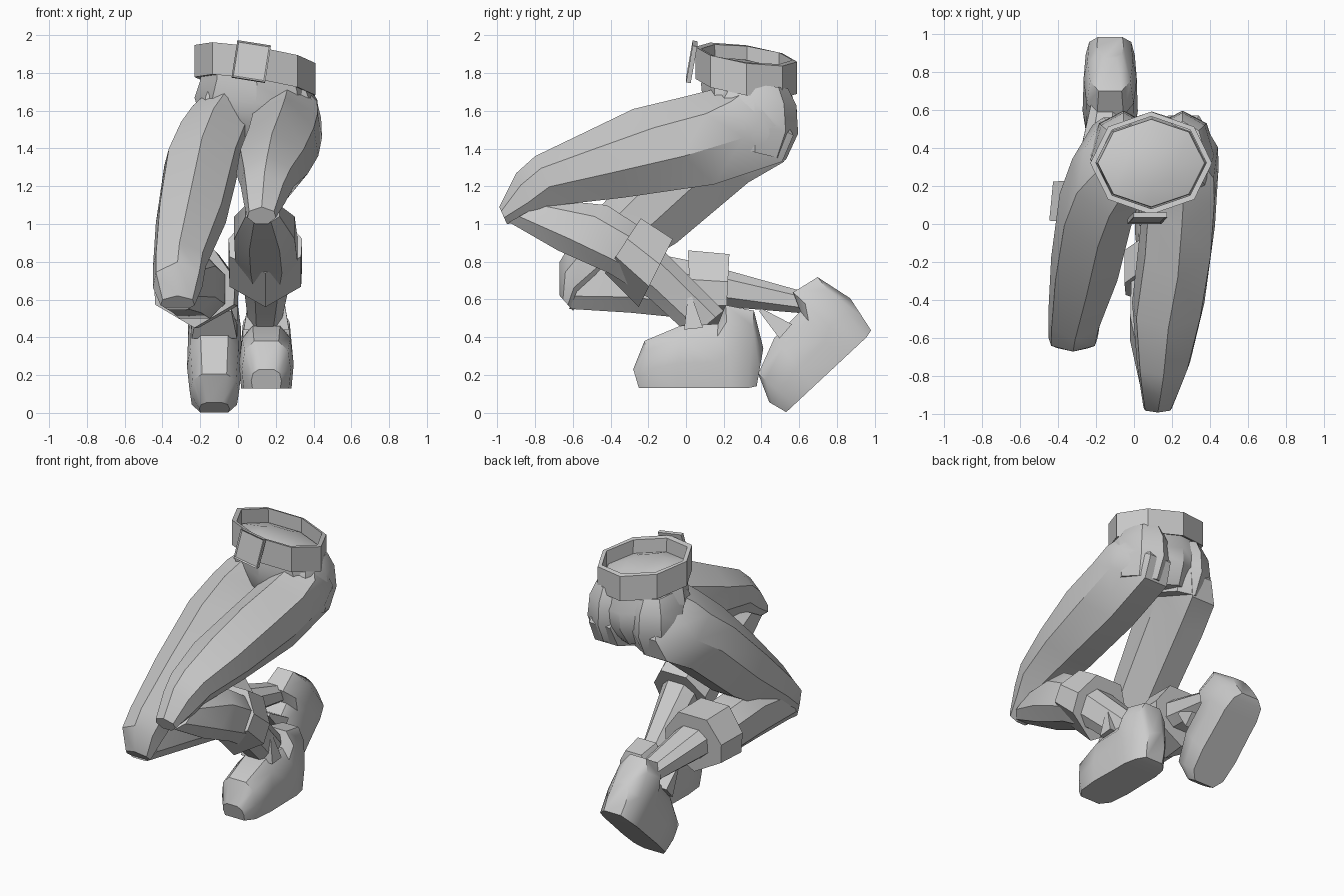
import bpy, bmesh, math
from mathutils import Matrix, Vector

cube = bpy.data.objects.get("Cube")
if cube:
    bpy.data.objects.remove(cube)

grey = bpy.data.materials.new("plain grey")
grey.use_nodes = True
grey.diffuse_color = (0.6, 0.6, 0.6, 1)
grey.node_tree.nodes["Principled BSDF"].inputs["Base Color"].default_value = (0.6, 0.6, 0.6, 1)


def mirrored(half):
    """Close a right-hand half outline, listed from top to bottom."""
    return half + [(-u, v) for u, v in reversed(half) if u > 0]


# Cross-sections: (sideways, bottom-to-top) in the range -1..1
ROUND = [(math.sin(i * math.pi / 4), math.cos(i * math.pi / 4)) for i in range(8)]
BLOCK = mirrored([(.5, 1), (1, .5), (1, -.5), (.5, -1)])
THIGH = mirrored([(0, 1), (.88, .5), (1, -.25), (.45, -1)])
CUFF = mirrored([(.5, 1), (1, .25), (.97, -.4), (0, -1)])
SHOE = mirrored([(.5, 1), (.88, .6), (1, -.2), (.92, -1)])
SQUARE = mirrored([(1, 1), (1, -1)])


def finish(name, bm, angle=35):
    bmesh.ops.recalc_face_normals(bm, faces=bm.faces)
    mesh = bpy.data.meshes.new(name)
    bm.to_mesh(mesh)
    bm.free()
    mesh.materials.append(grey)
    obj = bpy.data.objects.new(name, mesh)
    bpy.context.collection.objects.link(obj)
    bpy.ops.object.select_all(action='DESELECT')
    obj.select_set(True)
    bpy.context.view_layer.objects.active = obj
    bpy.ops.object.shade_smooth_by_angle(angle=math.radians(angle))


def loft(name, stations, shape, tilt=0, loop=False, matrix=Matrix()):
    """Each station: centre x, half width, (y, z) of its top and of its bottom."""
    bm = bmesh.new()
    rings = []
    for x, half, top, bottom in stations:
        t, b = Vector((x, *top)), Vector((x, *bottom))
        mid, up = (t + b) / 2, (t - b) / 2
        rings.append([bm.verts.new(mid + up * v + Vector((half * u, 0, tilt * half * u)))
                      for u, v in shape])
    pairs = list(zip(rings, rings[1:]))
    if loop:
        pairs.append((rings[-1], rings[0]))
    else:
        bm.faces.new(rings[0])
        bm.faces.new(rings[-1])
    n = len(shape)
    for a, b in pairs:
        for i in range(n):
            j = (i + 1) % n
            bm.faces.new((a[i], a[j], b[j], b[i]))
    bm.transform(matrix)
    finish(name, bm)


# Hips with a shallow domed top, and belt
loft("hips", [
    (.09, .14, (.20, 1.87), (.44, 1.83)),
    (.09, .28, (.09, 1.84), (.55, 1.78)),
    (.10, .30, (.08, 1.74), (.56, 1.69)),
    (.095, .325, (.09, 1.64), (.59, 1.60)),
    (.09, .29, (.11, 1.54), (.59, 1.49)),
    (.07, .14, (.20, 1.42), (.52, 1.37))], ROUND, tilt=-.15)
loft("belt", [
    (.09, .32, (.05, 1.77), (.59, 1.69)),
    (.09, .32, (.05, 1.94), (.59, 1.86)),
    (.09, .29, (.08, 1.93), (.565, 1.87)),
    (.09, .29, (.09, 1.77), (.565, 1.70))], ROUND, tilt=-.15, loop=True)

# Buckle: a square plate with a slightly recessed centre
bm = bmesh.new()
bmesh.ops.create_cube(bm, size=1, matrix=Matrix.Diagonal((.18, .025, .2, 1)))
front = [f for f in bm.faces if f.normal.y < -.9]
bmesh.ops.inset_region(bm, faces=front, thickness=.012)
bmesh.ops.translate(bm, verts=front[0].verts, vec=(0, .006, 0))
bm.transform(Matrix.Translation((.07, .03, 1.86)) @ Matrix.Rotation(math.radians(9), 4, 'Y')
             @ Matrix.Rotation(math.radians(-10), 4, 'X'))
finish("buckle", bm)

# Buttocks, smooth bulges that join hips and thighs
for side, x in (("left", .255), ("right", -.055)):
    loft(side + "_buttock", [
        (x, .12, (.20, 1.76), (.54, 1.72)),
        (x, .165, (.14, 1.68), (.585, 1.63)),
        (x, .18, (.14, 1.56), (.595, 1.48)),
        (x, .15, (.20, 1.42), (.53, 1.34))], ROUND)

# Left leg, knee raised
loft("left_thigh", [
    (.24, .14, (.25, 1.74), (.50, 1.60)),
    (.26, .18, (.13, 1.71), (.57, 1.47)),
    (.25, .195, (-.03, 1.67), (.51, 1.33)),
    (.23, .195, (-.28, 1.61), (.15, 1.21)),
    (.18, .19, (-.55, 1.48), (-.33, 1.14)),
    (.155, .14, (-.80, 1.36), (-.68, 1.10)),
    (.14, .11, (-.90, 1.27), (-.80, 1.02)),
    (.125, .075, (-.99, 1.09), (-.95, 1.00))], THIGH)
loft("left_shin", [
    (.13, .09, (-.72, 1.13), (-.94, 1.01)),
    (.14, .16, (-.42, 1.10), (-.68, .86)),
    (.15, .165, (-.25, .99), (-.41, .74)),
    (.15, .12, (-.10, .84), (-.20, .61)),
    (.14, .08, (.20, .54), (.03, .40))], BLOCK)
loft("left_knee_cuff", [
    (.145, .195, (-.24, 1.03), (-.43, .74)),
    (.145, .195, (-.07, .92), (-.25, .56))], CUFF)

# Right leg, knee lowered
loft("right_thigh", [
    (-.04, .13, (.25, 1.74), (.50, 1.60)),
    (-.08, .18, (.12, 1.68), (.56, 1.47)),
    (-.13, .195, (.04, 1.61), (.52, 1.33)),
    (-.19, .20, (-.12, 1.46), (.33, 1.22)),
    (-.25, .185, (-.38, 1.18), (-.05, .90)),
    (-.31, .14, (-.61, .90), (-.38, .70)),
    (-.32, .13, (-.67, .80), (-.55, .58)),
    (-.32, .09, (-.67, .62), (-.60, .54))], THIGH)
loft("right_shin", [
    (-.32, .11, (-.50, .82), (-.62, .55)),
    (-.27, .15, (-.25, .86), (-.30, .53)),
    (-.23, .16, (.00, .81), (.00, .50)),
    (-.20, .12, (.20, .76), (.22, .56)),
    (-.14, .07, (.70, .62), (.70, .52))], BLOCK)
loft("right_knee_cuff", [
    (-.23, .215, (.01, .86), (.03, .45)),
    (-.21, .215, (.23, .84), (.21, .45))], CUFF)


# Shoes: one shape, the right one tipped up on its toe
def shoe(side, matrix):
    loft(side + "_shoe", [
        (0, .08, (-.28, .23), (-.25, .13)),
        (0, .13, (-.22, .38), (-.19, .13)),
        (0, .145, (-.03, .46), (-.05, .13)),
        (0, .14, (.17, .47), (.15, .13)),
        (0, .14, (.21, .57), (.24, .13)),
        (0, .12, (.36, .54), (.33, .13)),
        (0, .07, (.41, .34), (.375, .14))], SHOE, matrix=matrix)
    loft(side + "_shoe_tongue", [
        (0, .12, (.09, .45), (-.01, .44)),
        (0, .09, (.03, .62), (.01, .62))], SQUARE, matrix=matrix)


shoe("left", Matrix.Translation((.15, 0, 0)))
shoe("right", Matrix.Translation((-.125, .985, .425)) @ Matrix.Rotation(math.radians(43), 4, 'X')
     @ Matrix.Translation((0, -.37, -.13)))
